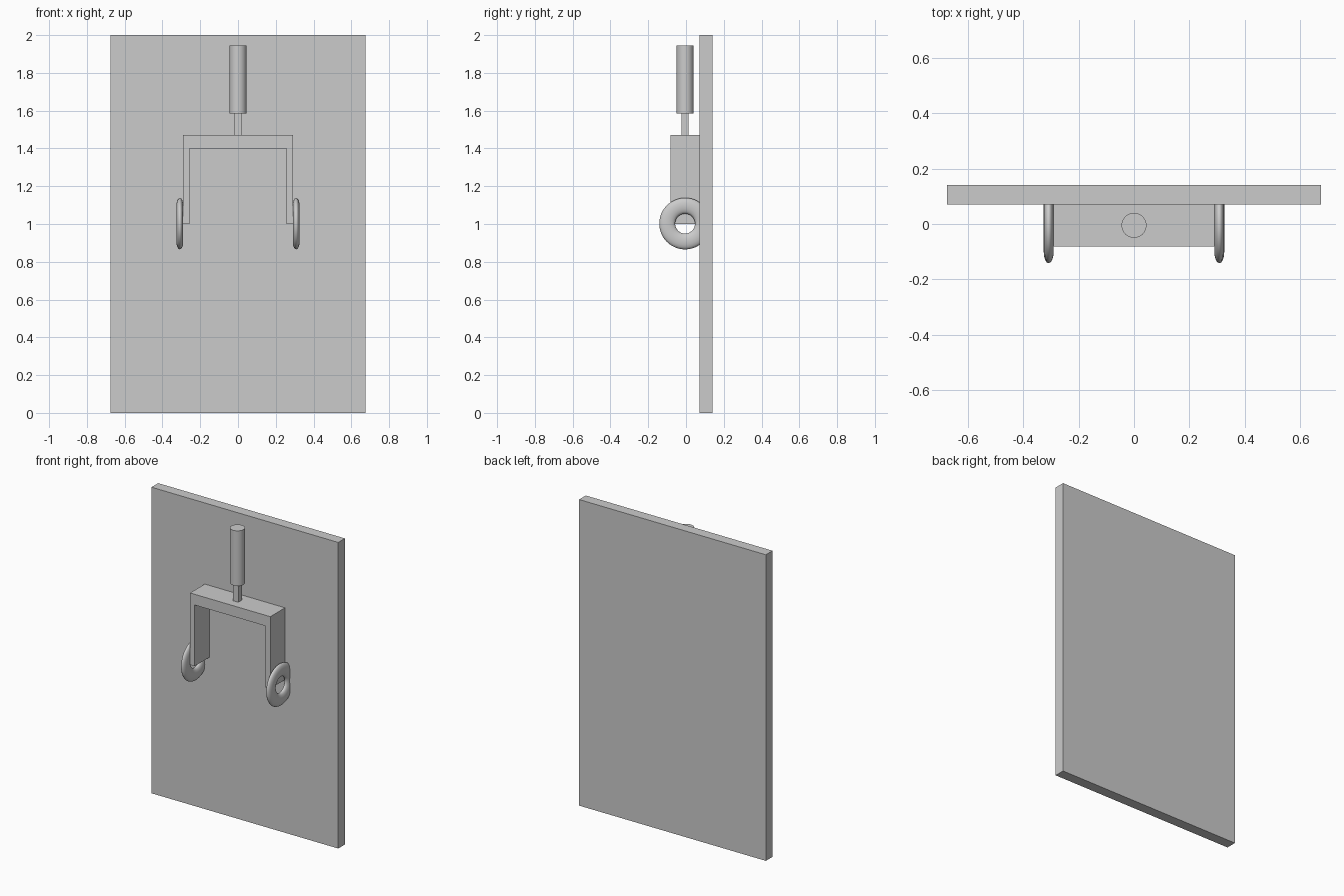
import bpy, math
from mathutils import Matrix

if "Cube" in bpy.data.objects:
    bpy.data.objects.remove(bpy.data.objects["Cube"])

grey = bpy.data.materials.new("plain grey")
grey.diffuse_color = (0.6, 0.6, 0.6, 1)
grey.use_nodes = True
grey.node_tree.nodes["Principled BSDF"].inputs["Base Color"].default_value = grey.diffuse_color

CY = -0.005       # depth of the handle and ring axis
PANEL_Y = 0.071   # front face of the panel


def finish(name, smooth=False):
    ob = bpy.context.object
    ob.name = name
    ob.data.materials.append(grey)
    if smooth:
        bpy.ops.object.shade_smooth_by_angle(angle=math.radians(40))
    return ob


def box(name, lo, hi):
    bpy.ops.mesh.primitive_cube_add(size=1)
    ob = finish(name)
    mid = [(a + b) / 2 for a, b in zip(lo, hi)]
    size = [b - a for a, b in zip(lo, hi)]
    ob.data.transform(Matrix.Translation(mid) @ Matrix.Diagonal((*size, 1)))
    return ob


# Tall back panel
box("panel", (-0.675, PANEL_Y, 0), (0.675, 0.14, 2))

# U-shaped bracket extruded from its front outline
outline = [(-0.29, 1.0), (-0.257, 1.0), (-0.257, 1.4), (0.257, 1.4),
           (0.257, 1.0), (0.29, 1.0), (0.29, 1.47), (-0.29, 1.47)]
n = len(outline)
verts = [(x, y, z) for y in (-0.081, PANEL_Y) for x, z in outline]
faces = [tuple(range(n)), tuple(reversed(range(n, 2 * n)))]
faces += [(i, i + n, (i + 1) % n + n, (i + 1) % n) for i in range(n)]
mesh = bpy.data.meshes.new("bracket")
mesh.from_pydata(verts, [], faces)
mesh.materials.append(grey)
bpy.context.collection.objects.link(bpy.data.objects.new("bracket", mesh))

# Square stem and round handle
box("stem", (-0.019, CY - 0.019, 1.47), (0.019, CY + 0.019, 1.585))
bpy.ops.mesh.primitive_cylinder_add(vertices=32, radius=0.045, depth=0.36,
                                    location=(0, CY, 1.765))
finish("handle", True)

# Flattened rings on the outside of each leg, partly sunk in the panel
for side, label in ((-1, "left"), (1, "right")):
    bpy.ops.mesh.primitive_torus_add(major_radius=0.0945, minor_radius=0.042,
                                     major_segments=48, minor_segments=16)
    ring = finish(label + "_ring", True)
    ring.data.transform(Matrix.Translation((side * 0.308, CY, 1.002))
                        @ Matrix.Diagonal((0.43, 1, 1, 1))
                        @ Matrix.Rotation(math.pi / 2, 4, 'Y'))
